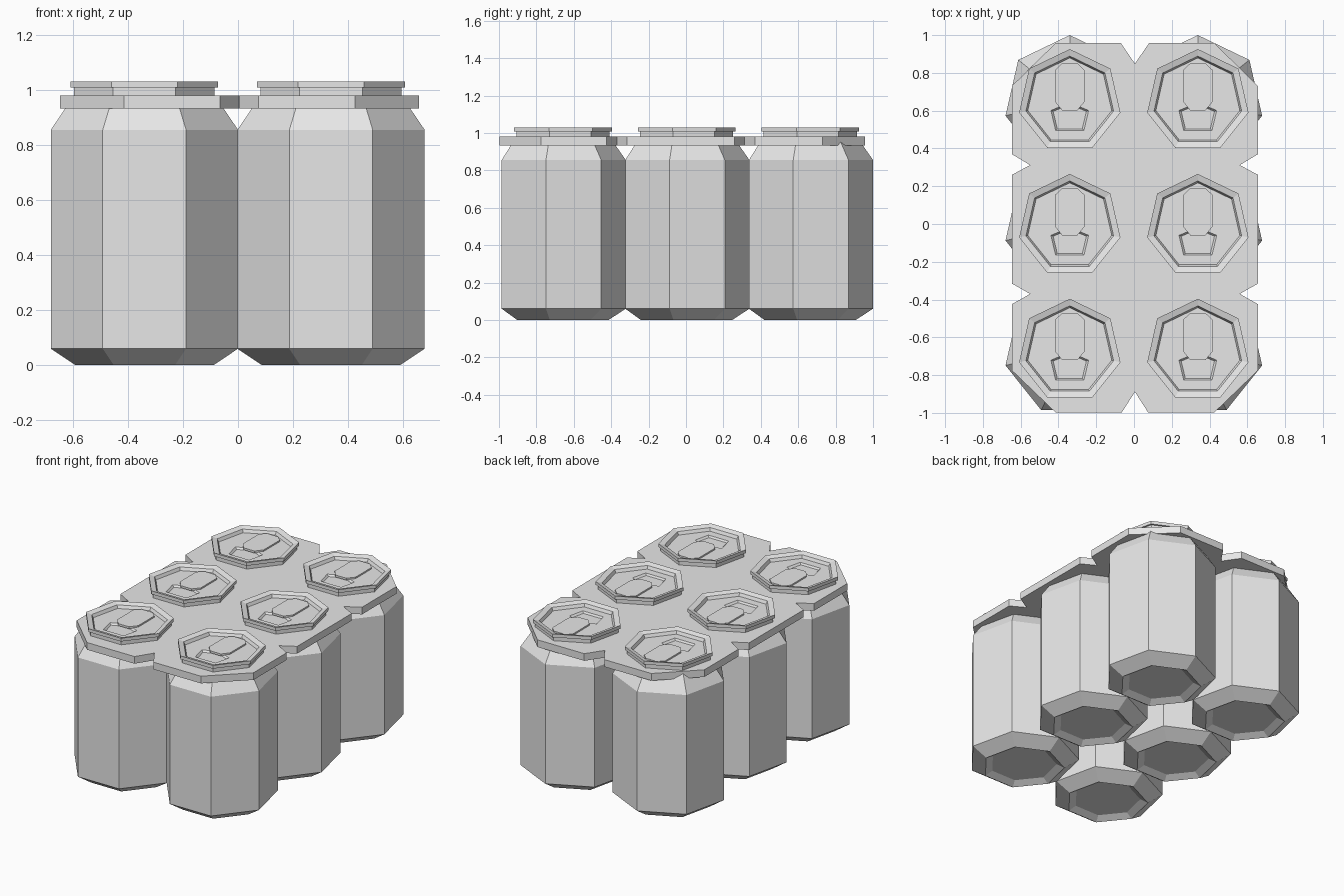
import bpy, bmesh
from math import sin, cos, tau
from mathutils import Vector

SIDES = 7
LID_Z = 1.0

cube = bpy.data.objects.get("Cube")
if cube:
    bpy.data.objects.remove(cube)

metal = bpy.data.materials.new("light_grey")
metal.use_nodes = True
metal.diffuse_color = (0.8, 0.8, 0.8, 1)
metal.node_tree.nodes["Principled BSDF"].inputs["Base Color"].default_value = (0.8, 0.8, 0.8, 1)


def finish(bm, name):
    bmesh.ops.recalc_face_normals(bm, faces=bm.faces)
    mesh = bpy.data.meshes.new(name)
    bm.to_mesh(mesh)
    bm.free()
    mesh.materials.append(metal)
    return add(name, mesh)


def add(name, mesh, location=(0, 0, 0)):
    ob = bpy.data.objects.new(name, mesh)
    ob.location = location
    bpy.context.collection.objects.link(ob)
    return ob


def loop(bm, points, z):
    return [bm.verts.new((x, y, z)) for x, y in points]


def bridge(bm, a, b):
    n = len(a)
    for i in range(n):
        j = (i + 1) % n
        bm.faces.new((a[i], a[j], b[j], b[i]))


def slab(name, points, z0, z1):
    bm = bmesh.new()
    low, high = loop(bm, points, z0), loop(bm, points, z1)
    bridge(bm, low, high)
    bm.faces.new(low)
    bm.faces.new(high)
    return finish(bm, name)


def mirrored(half):
    return half + [(-x, y) for x, y in reversed(half)]


def can_body():
    # Radius and height, from the hollow base up to the lid
    profile = [(0.21, 0.025), (0.257, 0), (0.349, 0.06), (0.349, 0.855),
               (0.262, 0.98), (0.262, 1.008), (0.275, 1.008), (0.275, 1.03),
               (0.238, 1.02), (0.228, LID_Z)]
    bm = bmesh.new()
    rings = []
    for r, z in profile:
        ring = [(-r * sin(i * tau / SIDES), r * cos(i * tau / SIDES)) for i in range(SIDES)]
        rings.append(loop(bm, ring, z))
    for a, b in zip(rings, rings[1:]):
        bridge(bm, a, b)
    bm.faces.new(rings[0])

    # Lid with a sunken drinking opening
    outline = mirrored([(0.04, -0.025), (0.1, -0.05), (0.075, -0.155)])
    centre = Vector((0, -0.09))
    inner = [centre + (Vector(p) - centre) * 0.88 for p in outline]
    top, floor = loop(bm, outline, LID_Z), loop(bm, inner, LID_Z - 0.012)
    bridge(bm, top, floor)
    bm.faces.new(floor)
    edges = []
    for ring in (rings[-1], top):
        edges += [bm.edges.get((ring[i - 1], ring[i])) for i in range(len(ring))]
    bmesh.ops.triangle_fill(bm, edges=edges, use_beauty=True, normal=(0, 0, 1))
    return finish(bm, "can_1")


# Six cans, each with a pull tab
can = can_body()
tab = slab("pull_tab_1", mirrored([(0.04, 0.2), (0.077, 0.165), (0.077, -0.005), (0.04, -0.05)]),
           LID_Z - 0.004, LID_Z + 0.01)
spots = [(x, y) for y in (-0.671, -0.01, 0.651) for x in (-0.34, 0.338)]
can.location = tab.location = (*spots[0], 0)
for i, (x, y) in enumerate(spots[1:], 2):
    add(f"can_{i}", can.data, (x, y, 0))
    add(f"pull_tab_{i}", tab.data, (x, y, 0))

# Carrier sheet with notches between the cans and cut corners
carrier = slab("carrier_sheet", mirrored([
    (0.07, -0.998), (0.42, -0.998), (0.652, -0.775), (0.652, -0.425), (0.555, -0.37),
    (0.652, -0.315), (0.652, 0.26), (0.555, 0.312), (0.652, 0.37), (0.652, 0.73),
    (0.42, 0.958), (0.075, 0.958), (0.001, 0.85)]) + [(-0.001, -0.89), (0.001, -0.89)],
    0.932, 0.98)
carrier.location.x = 0.005
